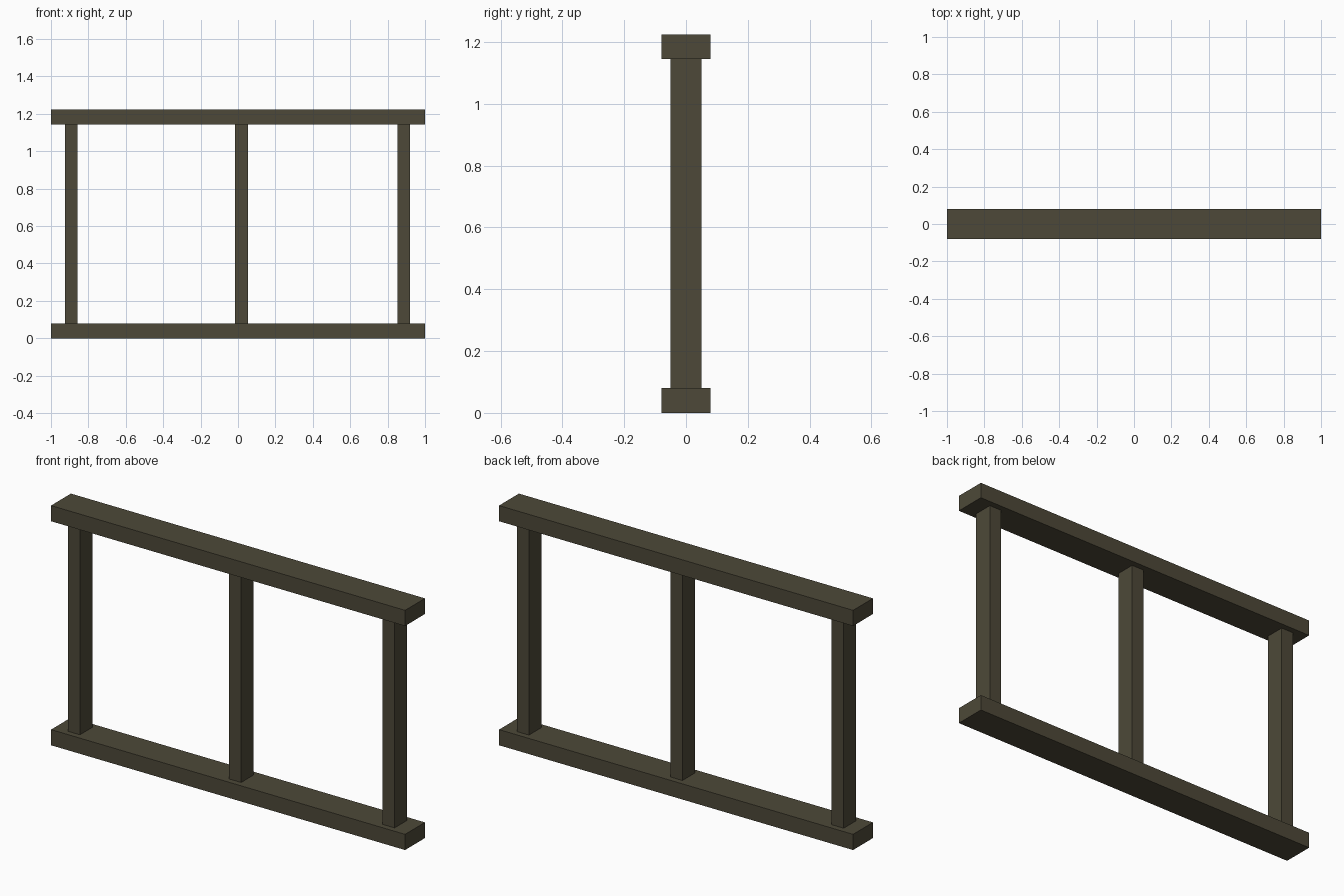
import bpy

if "Cube" in bpy.data.objects:
    bpy.data.objects.remove(bpy.data.objects["Cube"])

# Dark weathered timber
wood = bpy.data.materials.new("dark_wood")
wood.diffuse_color = (0.075, 0.066, 0.04, 1)
wood.use_nodes = True
wood.node_tree.nodes["Principled BSDF"].inputs["Base Color"].default_value = wood.diffuse_color


def beam(name, x, z0, z1, width, depth):
    """Rectangular timber centred on x and y = 0, from z0 up to z1."""
    bpy.ops.mesh.primitive_cube_add(size=1, location=(x, 0, (z0 + z1) / 2))
    ob = bpy.context.object
    ob.name = name
    ob.scale = (width, depth, z1 - z0)
    bpy.ops.object.transform_apply(location=False, rotation=False, scale=True)
    ob.data.materials.append(wood)
    return ob


RAIL_H, HEIGHT = 0.08, 1.224

# Long horizontal rails
beam("bottom_rail", 0, 0, RAIL_H, 2, 0.16)
beam("top_rail", 0, HEIGHT - RAIL_H, HEIGHT, 2, 0.16)

# Upright posts between the rails (middle one slightly off centre)
for name, x in (("left_post", -0.892), ("middle_post", 0.019), ("right_post", 0.886)):
    beam(name, x, RAIL_H, HEIGHT - RAIL_H, 0.068, 0.1)
